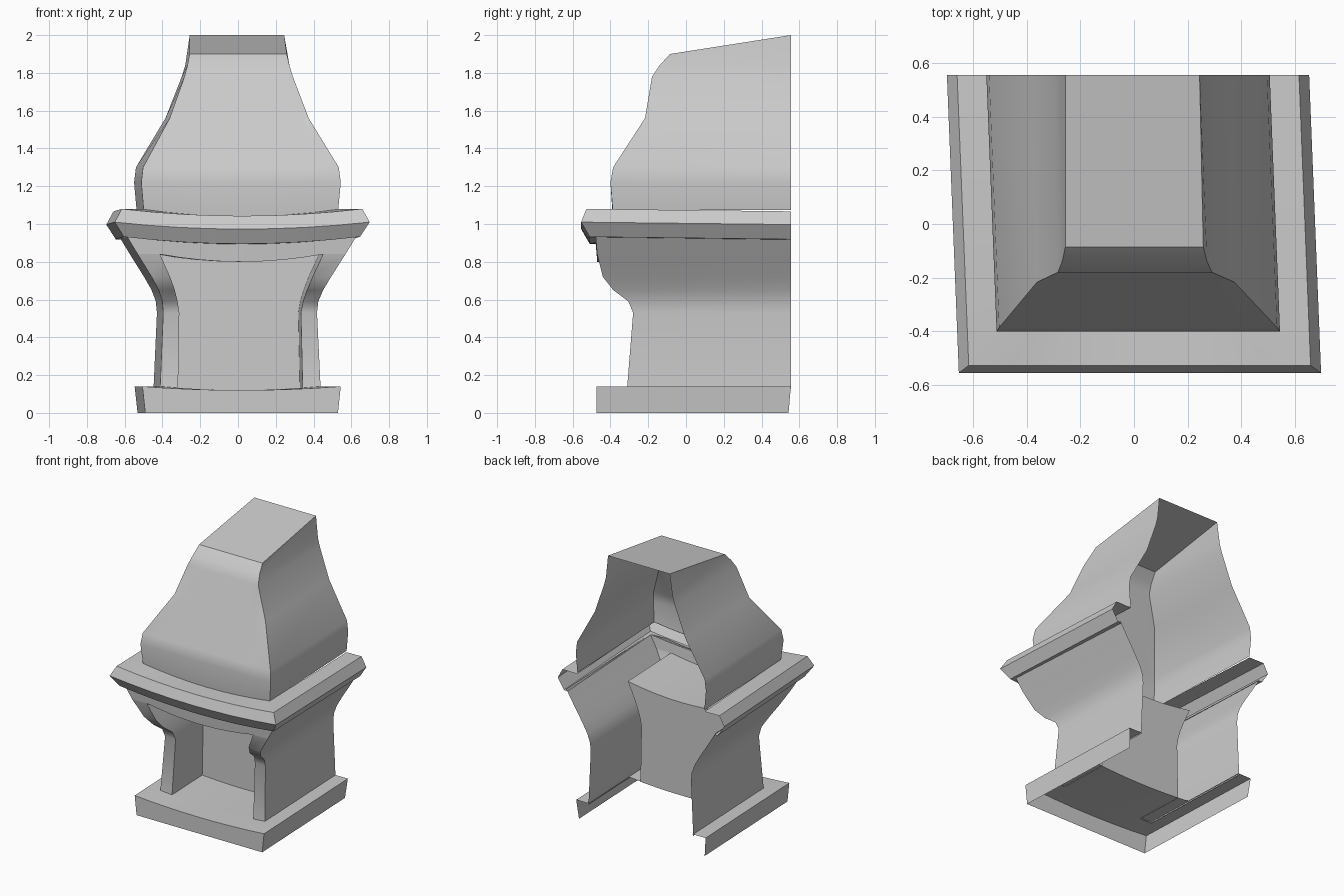
import bpy, math

if "Cube" in bpy.data.objects:
    bpy.data.objects.remove(bpy.data.objects["Cube"])

N = 8          # segments across the front
YB = 0.555     # open back plane
YW = 0.06      # firebox back wall


def shear(z):
    # whole model leans slightly sideways with depth, fading towards the top
    return 0.04 if z < 1.3 else 0.04 - 0.03 * (z - 1.3) / 0.7


def sheet(name, rows):
    """Mesh grid from equal-length rows of points."""
    w = len(rows[0])
    verts = [(x - shear(z) * y, y, z) for r in rows for x, y, z in r]
    faces = [(r * w + c, r * w + c + 1, (r + 1) * w + c + 1, (r + 1) * w + c)
             for r in range(len(rows) - 1) for c in range(w - 1)]
    me = bpy.data.meshes.new(name)
    me.from_pydata(verts, [], faces)
    ob = bpy.data.objects.new(name, me)
    bpy.context.collection.objects.link(ob)
    bpy.context.view_layer.objects.active = ob
    ob.select_set(True)
    bpy.ops.object.shade_smooth_by_angle(angle=math.radians(48))
    ob.select_set(False)
    return ob


def span(hw, y, z, sag=0.0):
    """Left-to-right row that sags in the middle."""
    ts = [2 * i / N - 1 for i in range(N + 1)]
    return [(hw * t, y, z - sag * (1 - t * t)) for t in ts]


def u_row(hw, yf, z, sag=0.0, zb=None, yb=YB):
    """Back left, across the front, back right."""
    zb = z if zb is None else zb
    return [(-hw, yb, zb)] + span(hw, yf, z, sag) + [(hw, yb, zb)]


# base plinth and hearth floor
sheet("base", [u_row(0.51, -0.475, 0, yb=0.543),
               u_row(0.525, -0.475, 0.14, 0.02),
               u_row(0.42, -0.31, 0.14, 0.02)])
sheet("hearth_floor", [span(0.42, -0.31, 0.14, 0.02), span(0.42, YW, 0.14, 0.02)])

# body: z, outer half width, front y, opening half width
levels = [(0.13, 0.425, -0.312, 0.33), (0.53, 0.407, -0.28, 0.322),
          (0.59, 0.413, -0.305, 0.332), (0.65, 0.435, -0.385, 0.35),
          (0.72, 0.475, -0.44, 0.377), (0.84, 0.55, -0.47, 0.432)]
for side, s in (("left", -1), ("right", 1)):
    rows = []
    for z, hw, yf, ho in levels:
        r = [(s * hw, YB, z), (s * hw, yf, z), (s * ho, yf, z), (s * ho, YW, z)]
        rows.append(r if s < 0 else r[::-1])
    sheet(side + "_jamb", rows)

# lintel above the opening, with the side walls up to the mantel
def lintel_row(z, hw, yf, ho, sag):
    return ([(-hw, YB, z), (-hw, yf, z)] + span(ho, yf, z, sag)
            + [(hw, yf, z), (hw, YB, z)])

sheet("lintel", [lintel_row(0.84, 0.55, -0.47, 0.432, 0.04),
                 lintel_row(0.93, 0.605, -0.478, 0.48, 0.035)])

# firebox back wall and ceiling
sheet("firebox_back", [span(ho, YW, z, {0.13: 0.012, 0.84: 0.04}.get(z, 0))
                       for z, hw, yf, ho in levels])
sheet("firebox_ceiling", [span(0.432, YW, 0.84, 0.04), span(0.432, -0.47, 0.84, 0.04)])

# mantel shelf: half width, front y, z
mantel = [(0.595, -0.47, 0.93), (0.625, -0.51, 0.932), (0.675, -0.555, 1.01),
          (0.637, -0.527, 1.08), (0.515, -0.385, 1.078)]
sheet("mantel", [u_row(hw, yf, z, 0.037, z - 0.013) for hw, yf, z in mantel])

# chimney hood: half width, front y, z, sag
hood = [(0.515, -0.388, 1.075, 0.035), (0.528, -0.40, 1.22, 0), (0.518, -0.386, 1.30, 0),
        (0.368, -0.217, 1.56, 0), (0.287, -0.18, 1.78, 0), (0.27, -0.14, 1.84, 0)]
rows = [u_row(hw, yf, z, sag) for hw, yf, z, sag in hood]
rows.append(u_row(0.257, -0.085, 1.90, 0, 2.0))
rows[-1][0] = (-0.25, YB, 2.0)
rows[-1][-1] = (0.25, YB, 2.0)
sheet("hood", rows)
sheet("hood_top", [span(0.257, -0.085, 1.90), span(0.25, YB, 2.0)])
